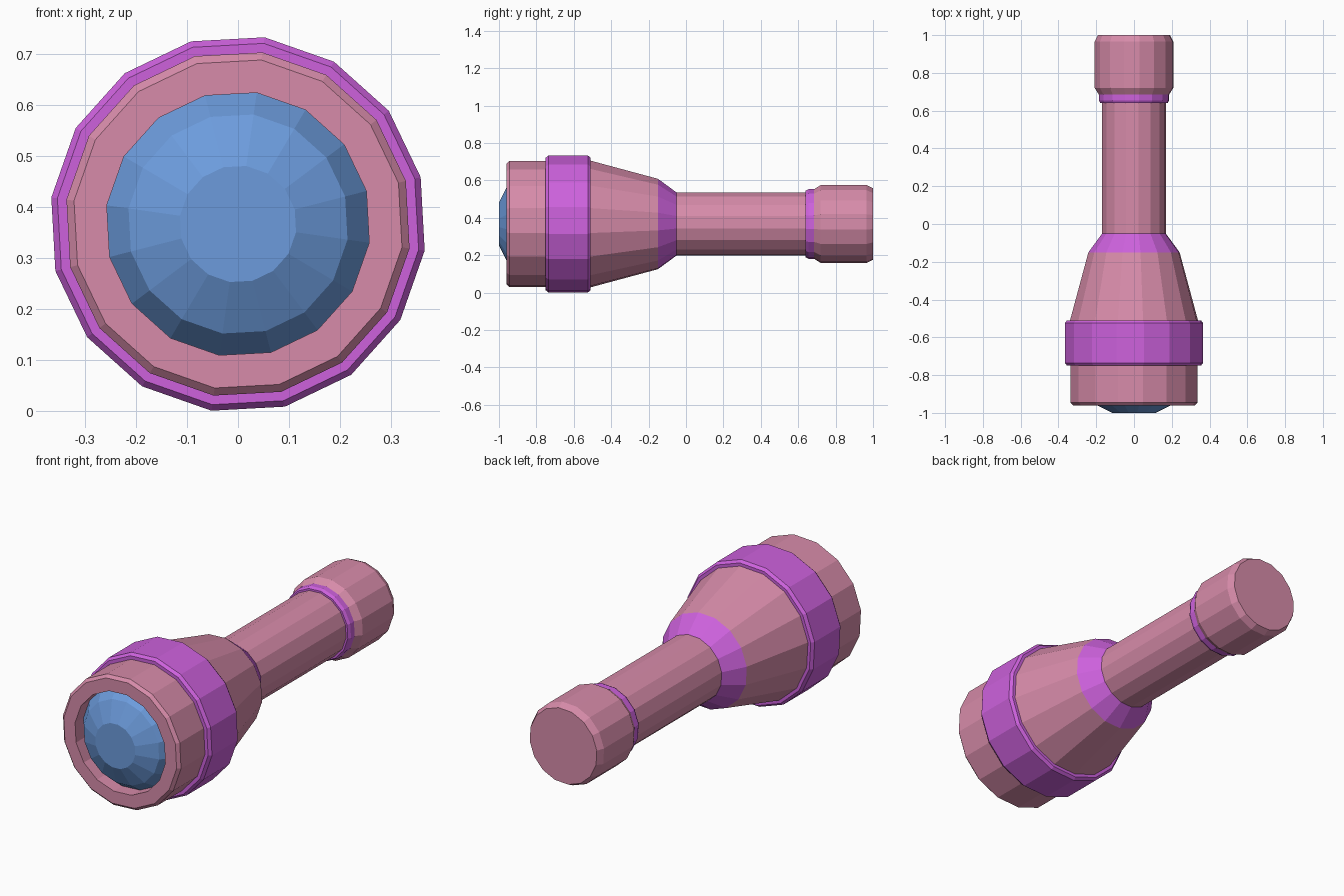
import bpy
import bmesh
from math import cos, sin, radians, tau

cube = bpy.data.objects.get("Cube")
if cube:
    bpy.data.objects.remove(cube, do_unlink=True)

SIDES = 16
TURN = radians(14.4)
AXIS_Z = 0.367


def material(name, rgb):
    mat = bpy.data.materials.new(name)
    mat.use_nodes = True
    colour = (*rgb, 1.0)
    mat.diffuse_color = colour
    mat.node_tree.nodes["Principled BSDF"].inputs["Base Color"].default_value = colour
    return mat


pink = material("dusty pink", (0.68, 0.26, 0.40))
purple = material("bright purple", (0.61, 0.12, 0.72))
blue = material("lens blue", (0.15, 0.33, 0.72))


def lathe(name, mat, profile, cap_front=False, cap_back=False):
    """Spin (radius, y) points, listed front to back, about the long axis."""
    bm = bmesh.new()
    rings = []
    for r, y in profile:
        angles = [TURN + tau * k / SIDES for k in range(SIDES)]
        rings.append([bm.verts.new((r * cos(a), y, AXIS_Z + r * sin(a))) for a in angles])
    for a, b in zip(rings, rings[1:]):
        for k in range(SIDES):
            n = (k + 1) % SIDES
            bm.faces.new((a[k], b[k], b[n], a[n]))
    if cap_front:
        bm.faces.new(rings[0])
    if cap_back:
        bm.faces.new(rings[-1][::-1])
    mesh = bpy.data.meshes.new(name)
    bm.to_mesh(mesh)
    bm.free()
    mesh.materials.append(mat)
    obj = bpy.data.objects.new(name, mesh)
    bpy.context.collection.objects.link(obj)
    return obj


# Domed lens, set back inside the rim
lathe("lens", blue, [(0.115, -1), (0.217, -0.95), (0.26, -0.89)], cap_front=True)

# Head: recess wall, flat rim, chamfer and outer wall
lathe("head_rim", pink, [(0.26, -0.89), (0.26, -0.96), (0.325, -0.96),
                         (0.34, -0.945), (0.34, -0.75)])

# Raised band around the head
lathe("head_band", purple, [(0.34, -0.75), (0.358, -0.75), (0.37, -0.735),
                            (0.37, -0.525), (0.358, -0.51), (0.342, -0.51)])

# Tapering reflector housing and its collar
lathe("head_cone", pink, [(0.342, -0.51), (0.244, -0.15)])
lathe("neck_collar", purple, [(0.244, -0.15), (0.17, -0.05)])

# Handle, tail ring and tail cap
lathe("handle", pink, [(0.17, -0.05), (0.17, 0.64)])
lathe("tail_ring", purple, [(0.17, 0.64), (0.18, 0.64), (0.188, 0.655), (0.188, 0.685)])
lathe("tail_cap", pink, [(0.188, 0.685), (0.21, 0.72), (0.21, 0.965), (0.193, 1)],
      cap_back=True)
